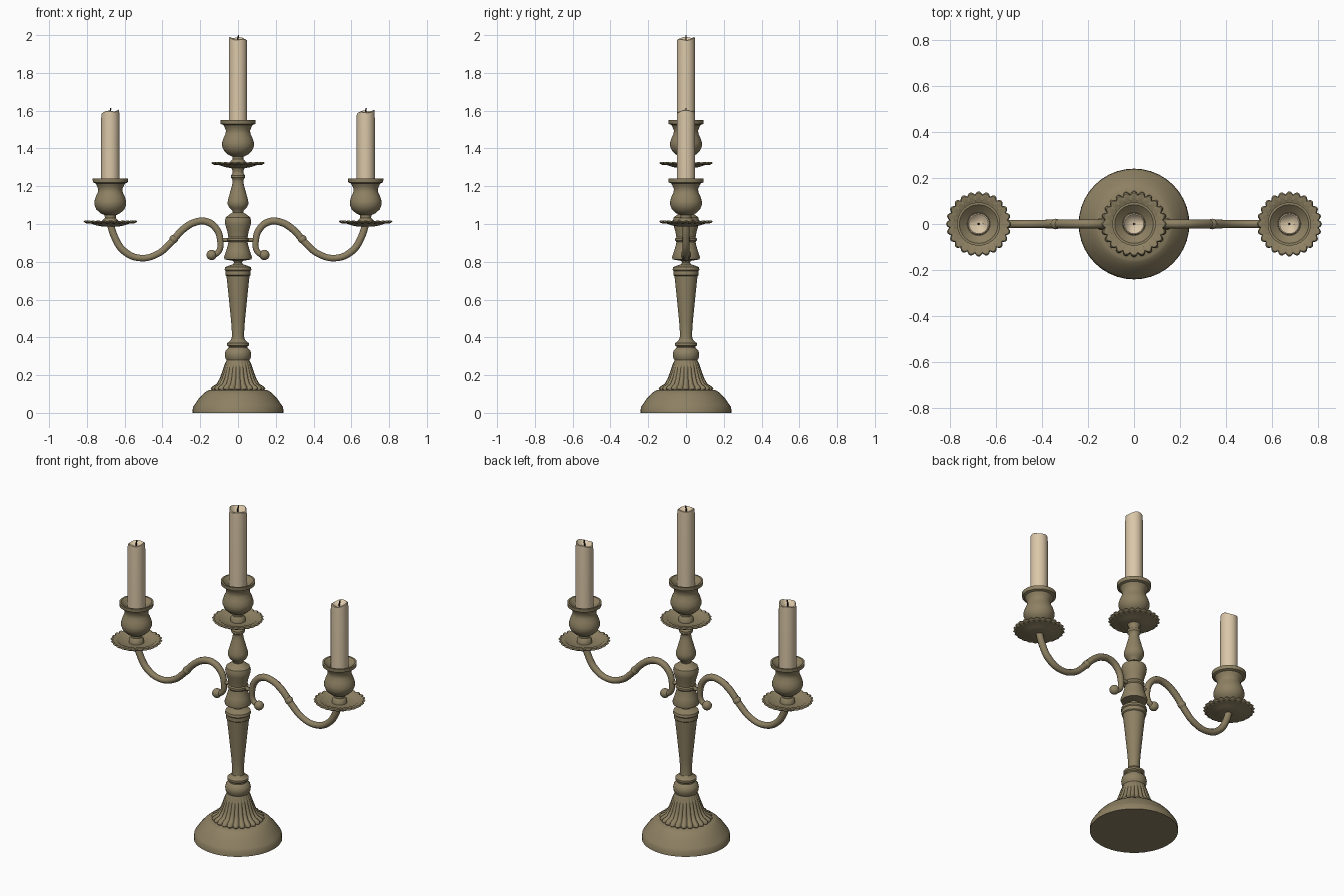
import bpy, bmesh
from math import sin, cos, pi, radians

if "Cube" in bpy.data.objects:
    bpy.data.objects.remove(bpy.data.objects["Cube"])


def material(name, colour):
    mat = bpy.data.materials.new(name)
    mat.use_nodes = True
    mat.diffuse_color = (*colour, 1)
    bsdf = mat.node_tree.nodes["Principled BSDF"]
    bsdf.inputs["Base Color"].default_value = (*colour, 1)
    bsdf.inputs["Roughness"].default_value = 0.6
    return mat


BRASS = material("aged brass", (0.27, 0.22, 0.125))
WAX = material("cream wax", (0.70, 0.57, 0.39))
WICK = material("burnt wick", (0.03, 0.025, 0.02))
LOBES = 24


def finish(name, mesh, mat, loc):
    mesh.materials.clear()
    mesh.materials.append(mat)
    mesh.shade_smooth()
    mesh.set_sharp_from_angle(angle=radians(38))
    obj = bpy.data.objects.new(name, mesh)
    obj.location = loc
    bpy.context.collection.objects.link(obj)
    return obj


def petals(a):
    """Rounded lobes meeting in sharp valleys."""
    return abs(cos(LOBES * a / 2)) - 1


def lathe(name, profile, mat, loc=(0, 0, 0), segs=36, wave=petals):
    """Spin (radius, height[, radius wave, height wave]) points around z."""
    bm = bmesh.new()
    rings = []
    for p in profile:
        r, z, dr, dz = (*p, 0, 0)[:4]
        ring = []
        for i in range(segs):
            a = 2 * pi * i / segs
            w = wave(a) if dr or dz else 0
            rr = r + dr * w
            ring.append(bm.verts.new((rr * cos(a), rr * sin(a), z + dz * w)))
        rings.append(ring)
    for low, high in zip(rings, rings[1:]):
        for i in range(segs):
            j = (i + 1) % segs
            bm.faces.new((low[i], low[j], high[j], high[i]))
    bmesh.ops.remove_doubles(bm, verts=bm.verts, dist=1e-5)
    bmesh.ops.recalc_face_normals(bm, faces=bm.faces)
    mesh = bpy.data.meshes.new(name)
    bm.to_mesh(mesh)
    bm.free()
    return finish(name, mesh, mat, loc)


def tube(name, path, thickness, mat):
    """Round tube along (x, z, radius scale) points."""
    curve = bpy.data.curves.new(name, "CURVE")
    curve.dimensions = "3D"
    curve.bevel_depth = thickness
    curve.bevel_resolution = 3
    curve.resolution_u = 6
    curve.use_fill_caps = True
    spline = curve.splines.new("BEZIER")
    spline.bezier_points.add(len(path) - 1)
    for point, (x, z, scale) in zip(spline.bezier_points, path):
        point.co = (x, 0, z)
        point.radius = scale
        point.handle_left_type = point.handle_right_type = "AUTO"
    temp = bpy.data.objects.new(name + "_path", curve)
    bpy.context.collection.objects.link(temp)
    bpy.context.view_layer.update()
    graph = bpy.context.evaluated_depsgraph_get()
    mesh = bpy.data.meshes.new_from_object(temp.evaluated_get(graph))
    bpy.data.objects.remove(temp)
    return finish(name, mesh, mat, (0, 0, 0))


def ball(name, loc, radius, mat):
    bm = bmesh.new()
    bmesh.ops.create_uvsphere(bm, u_segments=16, v_segments=10, radius=radius)
    mesh = bpy.data.meshes.new(name)
    bm.to_mesh(mesh)
    bm.free()
    return finish(name, mesh, mat, loc)


# Domed foot and the fluted skirt above it
lathe("base", [(0, 0), (.241, 0), (.239, .03), (.23, .043), (.208, .075),
               (.185, .1), (.167, .115), (.155, .121), (0, .125)], BRASS, segs=40)
lathe("fluted_skirt", [(0, .118), (.138, .118, .014), (.145, .127, .016),
                       (.138, .14, .015), (.115, .152, .012), (.098, .18, .009),
                       (.083, .22, .006), (.07, .258, .003), (.06, .28), (0, .282)],
      BRASS, segs=LOBES * 6)

# Turned stem, in stacked sections
lathe("lower_knop", [(0, .27), (.058, .275), (.067, .29), (.07, .31), (.066, .33),
                     (.05, .345), (.05, .352), (.058, .358), (.058, .37),
                     (.045, .378), (.036, .39), (0, .392)], BRASS)
lathe("column", [(0, .385), (.034, .387), (.032, .42), (.036, .48), (.044, .56),
                 (.053, .65), (.06, .715), (.061, .725), (.067, .73), (.067, .752),
                 (.071, .757), (.068, .772), (.05, .779), (.025, .787), (.02, .8),
                 (0, .805)], BRASS)
lathe("arm_hub", [(0, .79), (.02, .795), (.025, .805), (.07, .812), (.074, .824),
                  (.062, .86), (.052, .895), (.051, .905), (.057, .912), (.057, .924),
                  (.051, .93), (.056, .96), (.067, .995), (.07, 1.015), (.065, 1.035),
                  (.045, 1.05), (.027, 1.062), (0, 1.065)], BRASS)
lathe("upper_baluster", [(0, 1.055), (.027, 1.06), (.03, 1.072), (.045, 1.085),
                         (.055, 1.105), (.054, 1.125), (.044, 1.16), (.033, 1.2),
                         (.028, 1.225), (.029, 1.235), (.037, 1.245), (.037, 1.258),
                         (.029, 1.268), (.028, 1.28), (.04, 1.305), (0, 1.31)], BRASS)

# Curved arms with a scroll and a ball at the inner end
ARM = [(.676, 1.0, 1.1), (.655, .935, 1.1), (.605, .858, 1.1), (.52, .82, 1),
       (.425, .842, 1), (.355, .902, 1.05), (.29, .972, 1.1), (.225, 1.01, 1.1),
       (.165, 1.012, 1.1), (.115, .975, 1.05), (.094, .915, 1), (.1, .858, .9),
       (.13, .832, .85)]
for side, s in (("left", 1), ("right", -1)):
    tube(side + "_arm", [(s * x, z, r) for x, z, r in ARM], .018, BRASS)
    ball(side + "_scroll_ball", (s * .14, 0, .836), .027, BRASS)
    ball(side + "_arm_knuckle", (s * .34, 0, .92), .023, BRASS)
    tube(side + "_arm_link", [(s * .04, .916, 1), (s * .1, .916, 1)], .011, BRASS)

# Holder and candle, measured from the saucer rim
SAUCER = [(0, -.025), (.04, -.025), (.075, -.018), (.105, -.008, .003),
          (.132, -.006, .01, .003), (.142, .002, .013, .004), (.136, .008, .012, .004),
          (.108, .004, .003), (.095, -.005), (.05, -.01), (0, -.01)]
CUP = [(0, -.012), (.042, -.01), (.04, .01), (.029, .022), (.03, .036), (.052, .046),
       (.074, .066), (.084, .09), (.084, .11), (.076, .136), (.066, .157), (.064, .175),
       (.072, .193), (.078, .204), (.092, .209), (.094, .23), (.084, .23),
       (.066, .213), (.05, .2), (0, .2)]


def candle_set(prefix, x, rim, top, phase):
    loc = (x, 0, rim)
    lathe(prefix + "_saucer", SAUCER, BRASS, loc, LOBES * 6)
    lathe(prefix + "_cup", CUP, BRASS, loc)

    def melt(a):
        return .6 * cos(a - phase) + .4 * cos(3 * a + phase)

    h = top - rim - .02
    lathe(prefix + "_candle", [(0, .19), (.048, .19), (.048, h - .03), (.047, h, 0, .01),
                               (.042, h + .003, 0, .01), (.034, h - .004, 0, .006),
                               (.02, h - .014), (0, h - .017)], WAX, loc, 32, melt)
    tube(prefix + "_wick", [(x, top - .05, 1), (x, top - .015, 1), (x + .003, top, .8)],
         .004, WICK)


candle_set("centre", 0, 1.321, 2.0, pi * .8)
candle_set("left", .676, 1.011, 1.613, .4)
candle_set("right", -.676, 1.011, 1.613, -.3)
